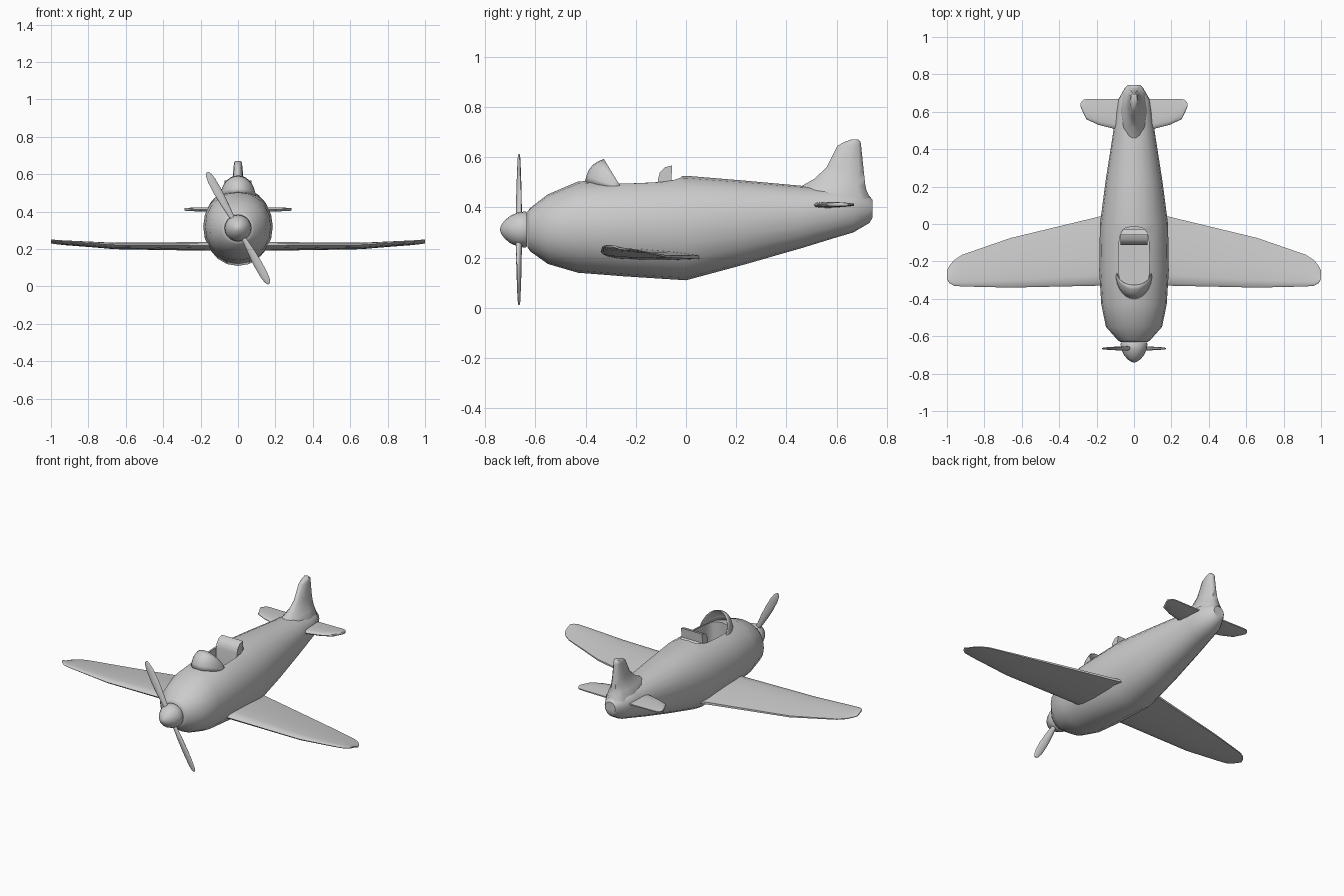
import bpy, bmesh
from math import sin, cos, pi, radians
from mathutils import Vector, Matrix

if "Cube" in bpy.data.objects:
    bpy.data.objects.remove(bpy.data.objects["Cube"])


def finish(name, bm, mirror=False, angle=40):
    bmesh.ops.recalc_face_normals(bm, faces=bm.faces[:])
    me = bpy.data.meshes.new(name)
    bm.to_mesh(me)
    bm.free()
    ob = bpy.data.objects.new(name, me)
    bpy.context.collection.objects.link(ob)
    if mirror:
        ob.modifiers.new("mirror", 'MIRROR').use_mirror_merge = False
    smooth(ob, angle)
    return ob


def smooth(ob, angle=40):
    bpy.ops.object.select_all(action='DESELECT')
    ob.select_set(True)
    bpy.context.view_layer.objects.active = ob
    bpy.ops.object.shade_smooth_by_angle(angle=radians(angle))


def loft(name, rings, mirror=False, angle=40):
    """Closed skin through a list of point rings, capped at both ends."""
    bm = bmesh.new()
    vs = [[bm.verts.new(p) for p in r] for r in rings]
    n = len(vs[0])
    for a, b in zip(vs, vs[1:]):
        for i in range(n):
            j = (i + 1) % n
            bm.faces.new((a[i], a[j], b[j], b[i]))
    bm.faces.new(vs[0])
    bm.faces.new(vs[-1])
    return finish(name, bm, mirror, angle)


def spow(v, e):
    return abs(v) ** e * (1 if v >= 0 else -1)


# Fuselage: oval rings (y, top, bottom, half width, height of widest point)
def oval(y, top, bot, w, zm, n=20):
    pts = []
    for i in range(n):
        a = 2 * pi * i / n
        c = cos(a)
        pts.append((w * spow(sin(a), 0.95), y, zm + (top - zm if c > 0 else zm - bot) * spow(c, 0.95)))
    return pts


body = [(-.63, .385, .24, .073, .312), (-.62, .398, .225, .088, .312),
        (-.55, .452, .175, .15, .315), (-.43, .503, .14, .175, .32),
        (-.25, .514, .126, .186, .32), (0, .526, .11, .182, .325),
        (.23, .507, .172, .152, .345), (.46, .486, .238, .116, .37),
        (.60, .476, .281, .096, .395), (.665, .47, .30, .085, .40),
        (.73, .445, .338, .047, .40), (.743, .43, .36, .035, .395)]
fuselage = loft("fuselage", [oval(*r) for r in body])

# Cockpit opening cut out of the fuselage
outline = [(.082 * spow(sin(2 * pi * i / 32), .5), -.183 + .167 * spow(cos(2 * pi * i / 32), .6))
           for i in range(32)]
cutter = loft("cockpit_cutter", [[(x, y, z) for x, y in outline] for z in (.36, .7)])
cutter.hide_render = True
cut = fuselage.modifiers.new("cockpit", 'BOOLEAN')
cut.operation = 'DIFFERENCE'
cut.solver = 'EXACT'
cut.object = cutter
smooth(fuselage)
bpy.ops.object.modifier_apply(modifier=cut.name)
bpy.data.objects.remove(cutter)
smooth(fuselage)

# Wings and tailplane: aerofoil sections (x, leading y, trailing y, z, thickness)
FOIL = [(0, 0), (.04, .32), (.15, .48), (.4, .5), (.75, .36), (1, .16)]


def section(x, y0, y1, z, t, tilt=.0):
    upper = [(x, y0 + f * (y1 - y0), z + tilt * (.5 - f) + h * t) for f, h in FOIL]
    lower = [(x, y0 + f * (y1 - y0), z + tilt * (.5 - f) - h * t) for f, h in reversed(FOIL[1:])]
    return upper + lower


wing = [(.10, -.33, .062, .211, .044), (.20, -.33, .036, .211, .042),
        (.66, -.34, -.075, .214, .028), (.92, -.334, -.165, .232, .016),
        (.965, -.33, -.195, .236, .013), (.988, -.315, -.225, .239, .011),
        (1.0, -.295, -.25, .24, .008)]
loft("wings", [section(*s, tilt=.018) for s in wing], mirror=True)

tail = [(.04, .505, .668, .41, .024), (.11, .51, .668, .41, .023), (.19, .53, .668, .411, .021),
        (.255, .56, .668, .412, .018), (.272, .595, .664, .412, .016), (.287, .63, .645, .412, .013)]
loft("tailplane", [section(*s) for s in tail], mirror=True)

# Tail fin: horizontal sections (z, front y, back y, half width)
fin = [(.43, .40, .735, .075), (.47, .435, .718, .066), (.488, .465, .714, .056),
       (.513, .51, .711, .042), (.56, .56, .706, .031), (.645, .602, .697, .023),
       (.66, .63, .695, .021), (.67, .657, .685, .017)]
FIN = [(0, .15), (.08, .5), (.3, .85), (.6, 1), (.88, .8), (1, .35)]
loft("tail_fin", [[(s * h * w, y0 + f * (y1 - y0), z)
                   for s, prof in ((1, FIN), (-1, FIN[::-1])) for f, h in prof]
                  for z, y0, y1, w in fin], angle=50)

# Spinner
cone = [(-.633, .068), (-.64, .072), (-.67, .068), (-.70, .054), (-.722, .036), (-.736, .017), (-.74, .004)]
loft("spinner", [[(r * sin(2 * pi * i / 20), y, .312 + r * cos(2 * pi * i / 20)) for i in range(20)]
                 for y, r in cone])

# Propeller: two twisted blades (distance from hub, half width, half thickness, twist)
blade = [(.03, .013, .011, 40), (.08, .015, .011, 35), (.15, .021, .010, 28), (.22, .024, .008, 22),
         (.29, .022, .006, 17), (.325, .016, .005, 14), (.341, .006, .003, 12)]
for k, label in enumerate(("lower", "upper")):
    spin = Matrix.Translation((0, -.665, .312)) @ Matrix.Rotation(radians(151 + 180 * k), 4, 'Y')
    rings = []
    for d, w, t, tw in blade:
        twist = Matrix.Rotation(radians(tw * .6), 4, 'Z')
        rings.append([spin @ (twist @ Vector((w * cos(2 * pi * i / 10), t * sin(2 * pi * i / 10), d)))
                      for i in range(10)])
    loft("propeller_blade_" + label, rings, angle=60)

# Windscreen: curved shell from its base arc up to the slanted rear arch
bm = bmesh.new()
N, M = 14, 5
grid = []
for i in range(N + 1):
    a = -pi / 2 + pi * i / N
    base = Vector((.096 * sin(a), -.262 - .138 * cos(a), .475 + .025 * cos(a)))
    arch = Vector((.090 * sin(a), -.262 - .064 * cos(a), .485 + .106 * cos(a)))
    row = []
    for j in range(M + 1):
        t = j / M
        p = base.lerp(arch, t) + Vector((0, -.014, .014)) * sin(pi * t) * cos(a)
        row.append(bm.verts.new(p))
    grid.append(row)
for r, s in zip(grid, grid[1:]):
    for j in range(M):
        bm.faces.new((r[j], s[j], s[j + 1], r[j + 1]))
screen = finish("windscreen", bm)
shell = screen.modifiers.new("thickness", 'SOLIDIFY')
shell.thickness = .005
shell.offset = 0

# Seat back with headrest, standing on the cockpit floor
side = [(-.112, .355), (-.112, .51), (-.104, .54), (-.084, .56), (-.055, .567), (-.058, .51), (-.03, .50), (-.03, .355)]
loft("seat_back", [[(x, y, z) for y, z in side] for x in (-.072, .072)], angle=35)
